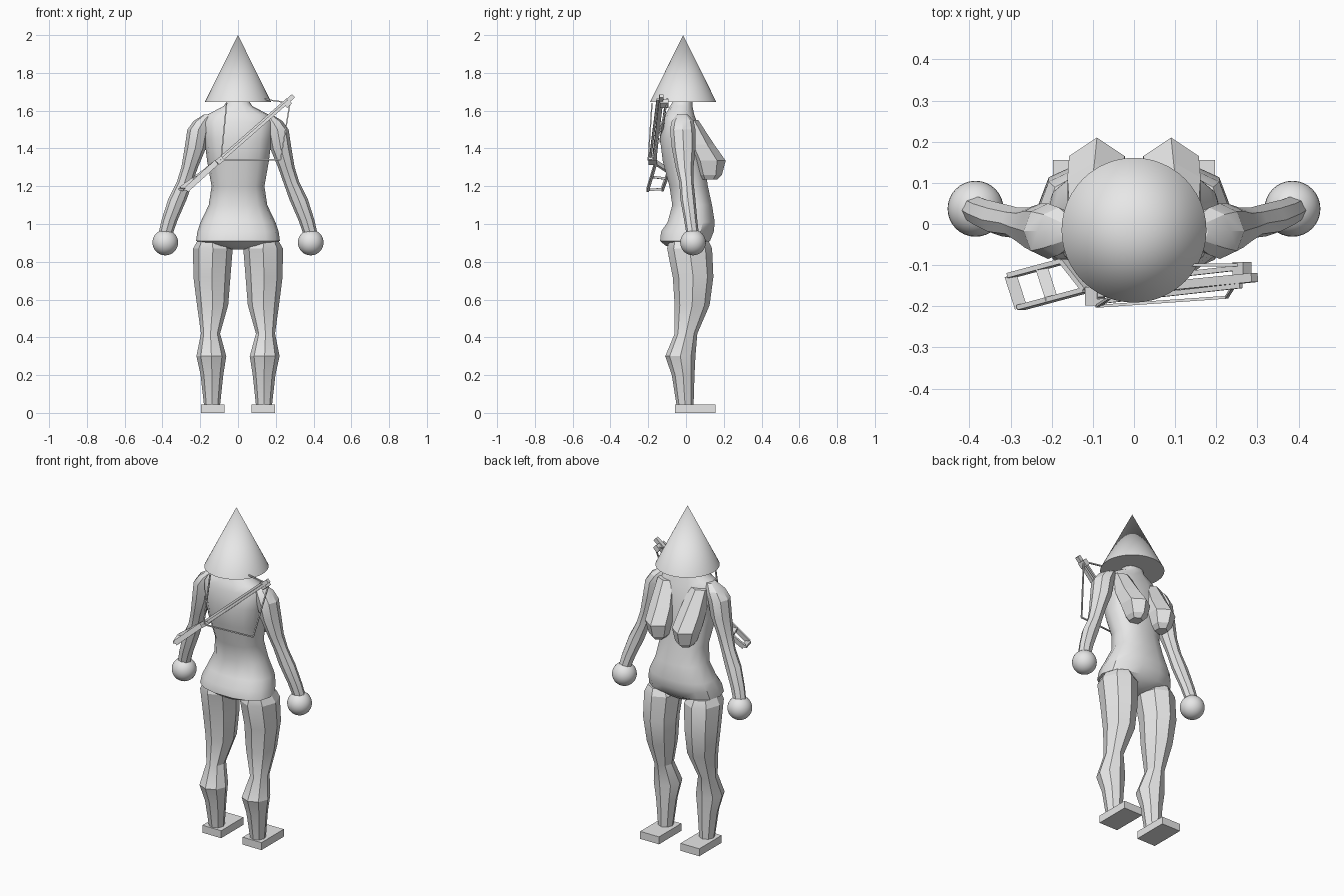
import bpy, bmesh, math
from mathutils import Vector

cube = bpy.data.objects.get("Cube")
if cube:
    bpy.data.objects.remove(cube, do_unlink=True)

grey = bpy.data.materials.new("light grey")
grey.use_nodes = True
grey.diffuse_color = (0.8, 0.8, 0.8, 1)
grey.node_tree.nodes["Principled BSDF"].inputs["Base Color"].default_value = (0.8, 0.8, 0.8, 1)


def finish(name, bm, angle=None):
    bmesh.ops.recalc_face_normals(bm, faces=bm.faces[:])
    mesh = bpy.data.meshes.new(name)
    bm.to_mesh(mesh)
    bm.free()
    mesh.materials.append(grey)
    ob = bpy.data.objects.new(name, mesh)
    bpy.context.collection.objects.link(ob)
    if angle:
        bpy.ops.object.select_all(action="DESELECT")
        ob.select_set(True)
        bpy.context.view_layer.objects.active = ob
        bpy.ops.object.shade_smooth_by_angle(angle=math.radians(angle))
    return ob


def loft(name, rings, sides, angle=None, side=1, power=1.0, turn=0.0):
    """Skin horizontal rings given as z, x range, y range."""
    bm = bmesh.new()
    loops = []
    for z, x0, x1, y0, y1 in rings:
        loop = []
        for i in range(sides):
            a = 2 * math.pi * (i + turn) / sides
            c, s = math.cos(a), math.sin(a)
            c, s = (math.copysign(abs(v) ** power, v) for v in (c, s))
            x = (x0 + x1) / 2 + c * (x1 - x0) / 2
            y = (y0 + y1) / 2 + s * (y1 - y0) / 2
            loop.append(bm.verts.new((side * x, y, z)))
        loops.append(loop)
    for a, b in zip(loops, loops[1:]):
        for i in range(sides):
            j = (i + 1) % sides
            bm.faces.new((a[i], a[j], b[j], b[i]))
    bm.faces.new(loops[0])
    bm.faces.new(loops[-1])
    return finish(name, bm, angle)


def bars(name, paths, width, depth):
    """Square bars along each segment of the given paths."""
    bm = bmesh.new()
    for path in paths:
        for p, q in zip(path, path[1:]):
            p, q = Vector(p), Vector(q)
            d = (q - p).normalized()
            ref = Vector((0, 1, 0)) if abs(d.y) < 0.8 else Vector((0, 0, 1))
            u = d.cross(ref).normalized()
            v = d.cross(u)
            ends = [[bm.verts.new(e + u * width / 2 * s + v * depth / 2 * t)
                     for s, t in ((1, 1), (-1, 1), (-1, -1), (1, -1))] for e in (p, q)]
            for k in range(4):
                m = (k + 1) % 4
                bm.faces.new((ends[0][k], ends[0][m], ends[1][m], ends[1][k]))
            bm.faces.new(ends[0])
            bm.faces.new(ends[1])
    return finish(name, bm)


# Conical hat
bm = bmesh.new()
bmesh.ops.create_cone(bm, cap_ends=True, segments=48, radius1=0.176, radius2=0, depth=0.355)
bmesh.ops.translate(bm, verts=bm.verts[:], vec=(0, -0.015, 1.8225))
finish("hat", bm, 40)

# Torso, pelvis to neck: z, half width, back, front
body = [(0.865, 0.03, -0.03, 0.07), (0.885, 0.12, -0.11, 0.1), (0.91, 0.222, -0.14, 0.13),
        (0.96, 0.215, -0.135, 0.15), (1.01, 0.198, -0.1, 0.155), (1.1, 0.155, -0.075, 0.14),
        (1.2, 0.14, -0.09, 0.118), (1.33, 0.163, -0.125, 0.1), (1.45, 0.178, -0.14, 0.085),
        (1.54, 0.185, -0.125, 0.06), (1.58, 0.16, -0.11, 0.045), (1.625, 0.075, -0.085, 0.035),
        (1.65, 0.06, -0.07, 0.035)]
loft("torso", [(z, -w, w, b, f) for z, w, b, f in body], 14, 35, power=0.85)

# Limb rings: z, inner x, outer x, back, front
leg = [(0.04, 0.095, 0.18, -0.05, 0.04), (0.2, 0.078, 0.198, -0.075, 0.045),
       (0.3, 0.062, 0.22, -0.11, 0.05), (0.42, 0.095, 0.196, -0.06, 0.06),
       (0.57, 0.052, 0.217, -0.06, 0.125), (0.72, 0.04, 0.236, -0.07, 0.145),
       (0.87, 0.028, 0.238, -0.1, 0.138), (0.91, 0.06, 0.215, -0.09, 0.12)]
arm = [(0.93, 0.352, 0.425, 0.005, 0.07), (1.02, 0.32, 0.405, -0.01, 0.06),
       (1.13, 0.272, 0.37, -0.03, 0.05), (1.22, 0.24, 0.325, -0.035, 0.04),
       (1.3, 0.212, 0.3, -0.055, 0.04), (1.4, 0.17, 0.283, -0.075, 0.05),
       (1.5, 0.15, 0.268, -0.085, 0.05), (1.545, 0.13, 0.235, -0.075, 0.04),
       (1.58, 0.12, 0.18, -0.05, 0.01)]
breast = [(1.235, 0.055, 0.125, 0.08, 0.165), (1.26, 0.03, 0.145, 0.06, 0.19),
          (1.335, 0.012, 0.168, 0.03, 0.21), (1.42, 0.02, 0.172, 0.0, 0.15),
          (1.55, 0.05, 0.165, -0.02, 0.065)]

for side, word in ((1, "left"), (-1, "right")):
    loft(word + "_leg", leg, 8, 25, side)
    loft(word + "_arm", arm, 8, 25, side)
    loft(word + "_breast", breast, 6, None, side, turn=0.5)
    # Foot block
    loft(word + "_foot", [(z, 0.072, 0.197, -0.058, 0.155) for z in (0, 0.045)],
         4, None, side, power=0, turn=0.5)
    # Ball hand
    bm = bmesh.new()
    bmesh.ops.create_uvsphere(bm, u_segments=32, v_segments=16, radius=0.068)
    bmesh.ops.translate(bm, verts=bm.verts[:], vec=(side * 0.385, 0.037, 0.902))
    finish(word + "_hand", bm, 40)

# Slung weapon: main beam, thin side rail, end blocks
bars("weapon_beam", [[(-0.11, -0.17, 1.325), (0.293, -0.13, 1.678)]], 0.024, 0.022)
bars("weapon_rail", [[(-0.1, -0.19, 1.345), (0.26, -0.15, 1.66)],
                     [(0.0, -0.135, 1.435), (0.27, -0.105, 1.65)]], 0.012, 0.012)
bars("weapon_blocks", [[(-0.11, -0.175, 1.325), (-0.08, -0.175, 1.35)],
                       [(0.25, -0.115, 1.625), (0.275, -0.115, 1.65)]], 0.03, 0.045)

# Open stock frame with a cross brace
butt_in, butt_out = (-0.3, -0.125, 1.185), (-0.275, -0.203, 1.18)
neck_in, neck_out = (-0.17, -0.09, 1.28), (-0.115, -0.16, 1.325)
bars("weapon_stock", [[neck_in, butt_in, butt_out, neck_out, neck_in],
                      [(-0.225, -0.105, 1.24), (-0.2, -0.183, 1.25)]], 0.03, 0.012)

# Thin cord frame
bars("weapon_cord", [[(-0.06, -0.18, 1.64), (-0.09, -0.2, 1.34), (0.225, -0.178, 1.34),
                      (0.275, -0.1, 1.64), (0.11, -0.1, 1.665)]], 0.007, 0.007)
